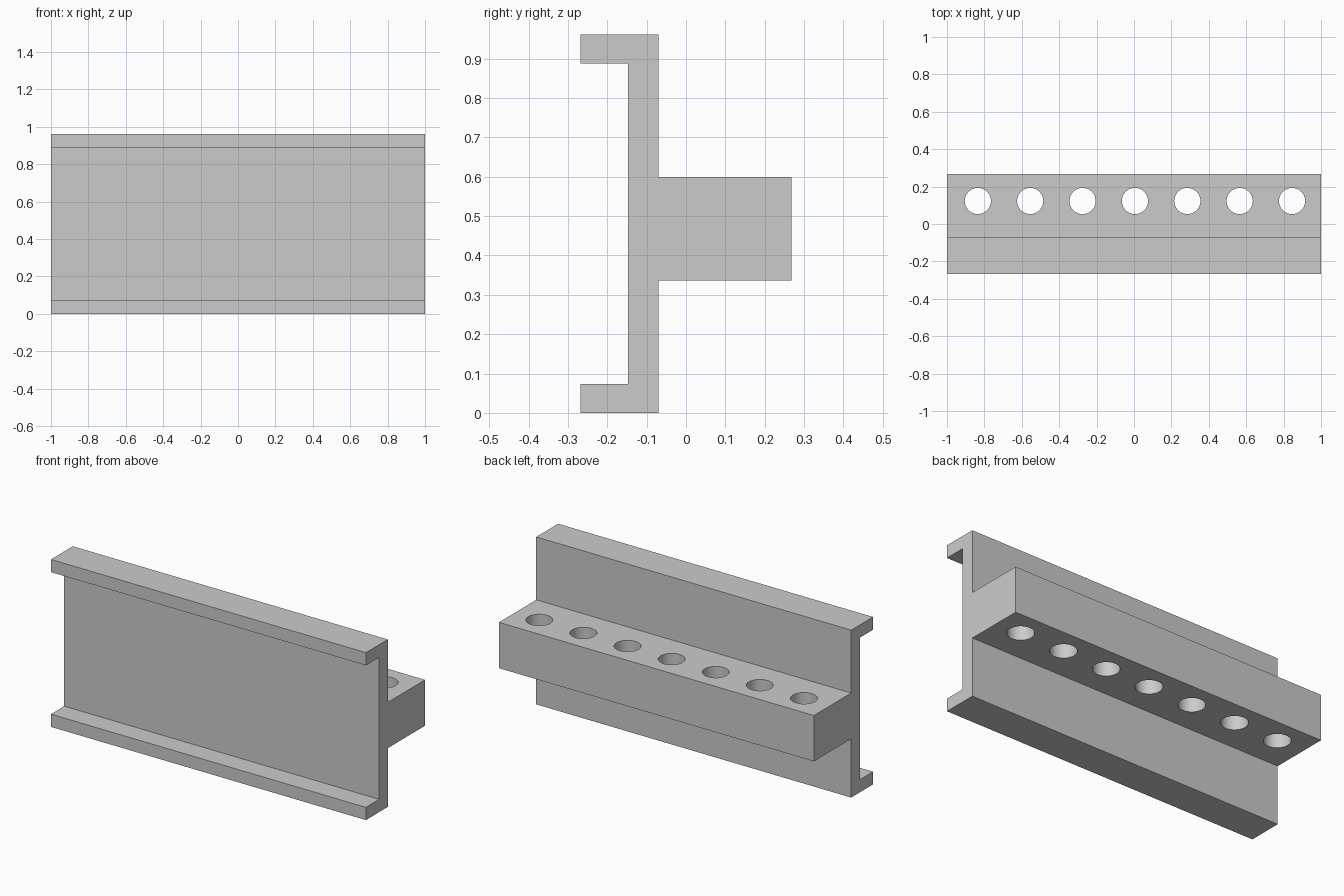
import bpy
import bmesh
from mathutils import Matrix

cube = bpy.data.objects.get("Cube")
if cube:
    bpy.data.objects.remove(cube, do_unlink=True)

GREY = (0.6, 0.6, 0.6, 1.0)
grey = bpy.data.materials.new("light grey")
grey.use_nodes = True
grey.diffuse_color = GREY
grey.node_tree.nodes["Principled BSDF"].inputs["Base Color"].default_value = GREY


def add_object(name, bm):
    bmesh.ops.recalc_face_normals(bm, faces=bm.faces)
    mesh = bpy.data.meshes.new(name)
    bm.to_mesh(mesh)
    bm.free()
    mesh.materials.append(grey)
    obj = bpy.data.objects.new(name, mesh)
    bpy.context.collection.objects.link(obj)
    return obj


# Channel section with a rear ledge, as (y, z), swept along x
LIP, WEB, BACK, LEDGE = -0.268, -0.148, -0.07, 0.268
section = [(LIP, 0), (BACK, 0), (BACK, 0.337), (LEDGE, 0.337),
           (LEDGE, 0.6), (BACK, 0.6), (BACK, 0.961), (LIP, 0.961),
           (LIP, 0.888), (WEB, 0.888), (WEB, 0.073), (LIP, 0.073)]
bm = bmesh.new()
face = bm.faces.new([bm.verts.new((-1, y, z)) for y, z in section])
swept = bmesh.ops.extrude_face_region(bm, geom=[face], use_keep_orig=True)
end = [v for v in swept["geom"] if isinstance(v, bmesh.types.BMVert)]
bmesh.ops.translate(bm, verts=end, vec=(2, 0, 0))
rail = add_object("rail", bm)

# Row of seven vertical holes through the ledge
bm = bmesh.new()
for i in range(-3, 4):
    bmesh.ops.create_cone(bm, cap_ends=True, segments=48, radius1=0.07, radius2=0.07,
                          depth=0.4, matrix=Matrix.Translation((0.005 + 0.28 * i, 0.123, 0.468)))
cutter = add_object("hole_cutter", bm)
cutter.hide_render = True

holes = rail.modifiers.new("holes", "BOOLEAN")
holes.operation = "DIFFERENCE"
holes.solver = "EXACT"
holes.object = cutter

# Bake the holes, then smooth their walls
bpy.ops.object.select_all(action="DESELECT")
bpy.context.view_layer.objects.active = rail
rail.select_set(True)
bpy.ops.object.modifier_apply(modifier=holes.name)
bpy.data.objects.remove(cutter, do_unlink=True)
bpy.ops.object.shade_smooth_by_angle(angle=0.52)
